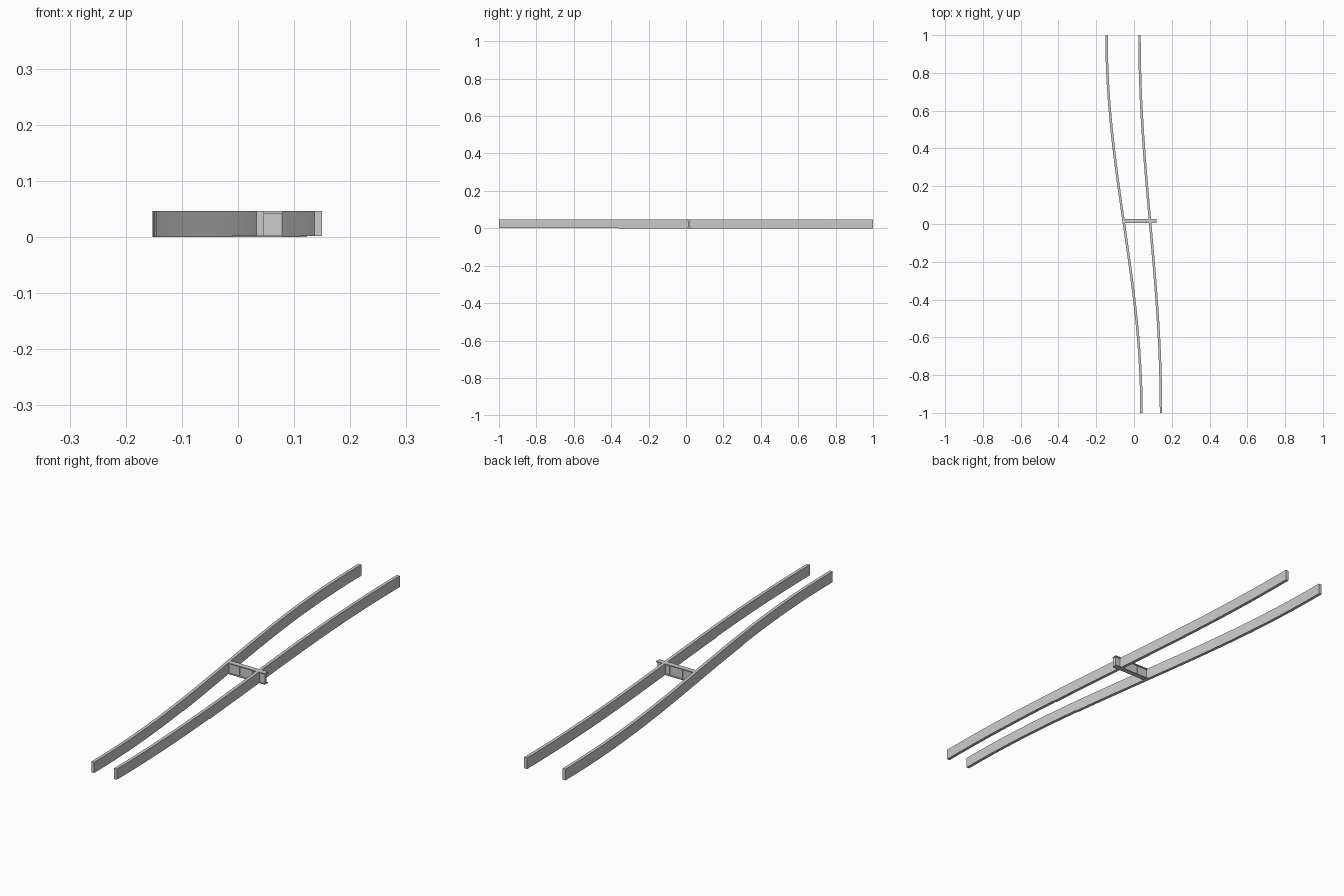
import bpy, bmesh
from math import sin, cos, pi, hypot

if "Cube" in bpy.data.objects:
    bpy.data.objects.remove(bpy.data.objects["Cube"])

W = 0.013   # rail thickness
H = 0.046   # rail height


def add_mesh(name, bm):
    bmesh.ops.recalc_face_normals(bm, faces=bm.faces)
    me = bpy.data.meshes.new(name)
    bm.to_mesh(me)
    bm.free()
    ob = bpy.data.objects.new(name, me)
    bpy.context.collection.objects.link(ob)
    return ob


def rail_section(name, cx, amp, y0, y1, z0, steps=8):
    """Rectangular bar swept along a gentle S curve."""
    bm = bmesh.new()
    rings = []
    for i in range(steps + 1):
        y = y0 + (y1 - y0) * i / steps
        x = cx - amp * sin(pi / 2 * y)
        slope = -amp * pi / 2 * cos(pi / 2 * y)
        half = W / 2 * hypot(1, slope)
        rings.append([bm.verts.new((x + s * half, y, z))
                      for s, z in ((-1, z0), (1, z0), (1, H), (-1, H))])
    for a, b in zip(rings, rings[1:]):
        for k in range(4):
            n = (k + 1) % 4
            bm.faces.new((a[k], a[n], b[n], b[k]))
    bm.faces.new(rings[0])
    bm.faces.new(rings[-1])
    return add_mesh(name, bm)


def box(name, x0, x1, y0, y1, z0, z1):
    bm = bmesh.new()
    bmesh.ops.create_cube(bm, size=1)
    for v in bm.verts:
        v.co = (x1 if v.co.x > 0 else x0,
                y1 if v.co.y > 0 else y0,
                z1 if v.co.z > 0 else z0)
    return add_mesh(name, bm)


# Two diverging curved rails, each in three joined sections
for side, cx, amp in (("left", -0.053, 0.0925), ("right", 0.086, 0.057)):
    rail_section(f"{side}_rail_front", cx, amp, -1.0, -0.36, 0.002)
    rail_section(f"{side}_rail_middle", cx, amp, -0.36, 0.33, 0.0)
    rail_section(f"{side}_rail_back", cx, amp, 0.33, 1.0, 0.0)

# Cross beam: web with thin top and bottom flanges, and stiffening ribs
box("cross_beam_web", -0.053, 0.116, 0.010, 0.021, 0.0, H)
box("cross_beam_top_flange", -0.053, 0.118, 0.005, 0.026, H - 0.004, H)
box("cross_beam_bottom_flange", -0.053, 0.118, 0.005, 0.026, 0.0, 0.003)
for i, x in enumerate((0.0, 0.06)):
    box(f"cross_beam_rib_{i + 1}", x - 0.001, x + 0.001, 0.008, 0.023, 0.0, H - 0.002)
